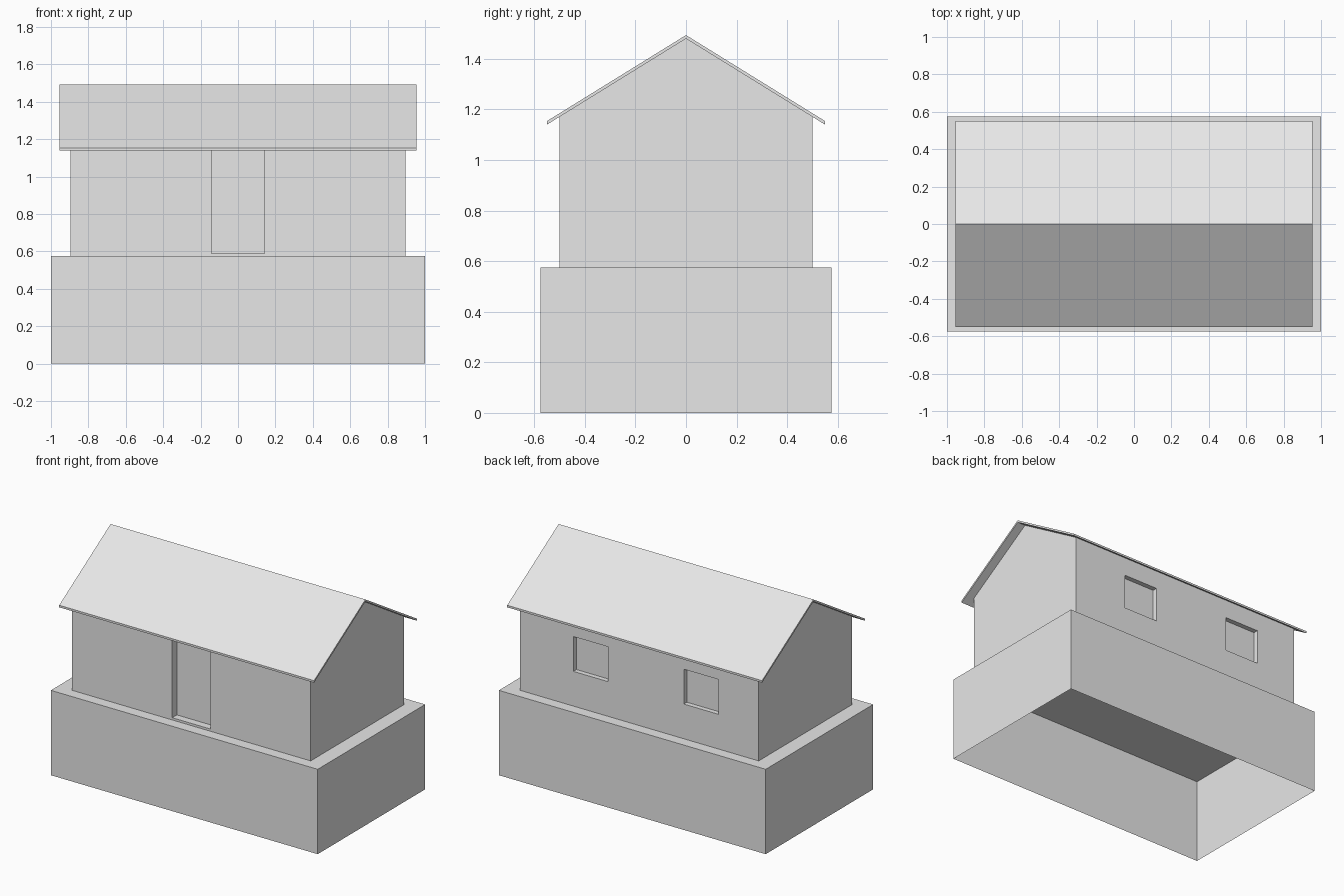
import bpy
import bmesh
from mathutils import Vector

if "Cube" in bpy.data.objects:
    bpy.data.objects.remove(bpy.data.objects["Cube"], do_unlink=True)

GREY = (0.8, 0.8, 0.8, 1.0)
plaster = bpy.data.materials.new("plain_grey")
plaster.use_nodes = True
plaster.diffuse_color = GREY
plaster.node_tree.nodes["Principled BSDF"].inputs["Base Color"].default_value = GREY

BASE_TOP = 0.575
HALF_WIDTH, HALF_DEPTH = 0.895, 0.5


def prism(name, profile, half_length):
    """Extrude a (y, z) outline along x, centred on x = 0."""
    bm = bmesh.new()
    face = bm.faces.new([bm.verts.new((-half_length, y, z)) for y, z in profile])
    ext = bmesh.ops.extrude_face_region(bm, geom=[face])
    moved = [v for v in ext["geom"] if isinstance(v, bmesh.types.BMVert)]
    bmesh.ops.translate(bm, verts=moved, vec=Vector((2 * half_length, 0, 0)))
    bmesh.ops.recalc_face_normals(bm, faces=bm.faces)
    mesh = bpy.data.meshes.new(name)
    bm.to_mesh(mesh)
    bm.free()
    mesh.materials.append(plaster)
    obj = bpy.data.objects.new(name, mesh)
    bpy.context.collection.objects.link(obj)
    return obj


def remove_underside(obj):
    """Delete the lowest, downward-facing face."""
    bm = bmesh.new()
    bm.from_mesh(obj.data)
    bm.normal_update()
    low = min(v.co.z for v in bm.verts)
    under = [f for f in bm.faces
             if f.normal.z < -0.9 and f.calc_center_median().z < low + 0.001]
    bmesh.ops.delete(bm, geom=under, context='FACES')
    bm.to_mesh(obj.data)
    bm.free()


def cut_recess(wall, x0, x1, z0, z1, side, depth):
    """Sink a rectangular recess into the front (-1) or back (+1) wall."""
    inner, outer = side * (HALF_DEPTH - depth), side * (HALF_DEPTH + 0.1)
    cutter = prism("recess_cutter",
                   [(inner, z0), (outer, z0), (outer, z1), (inner, z1)], (x1 - x0) / 2)
    cutter.location.x = (x0 + x1) / 2
    cutter.hide_render = True
    mod = wall.modifiers.new("recess", 'BOOLEAN')
    mod.operation = 'DIFFERENCE'
    mod.solver = 'EXACT'
    mod.object = cutter
    bpy.context.view_layer.update()
    bpy.context.view_layer.objects.active = wall
    bpy.ops.object.modifier_apply(modifier=mod.name)
    bpy.data.objects.remove(cutter, do_unlink=True)


# Plinth, open underneath
plinth = prism("plinth", [(-0.575, 0), (0.575, 0), (0.575, BASE_TOP), (-0.575, BASE_TOP)], 1)
remove_underside(plinth)

# Gabled walls with a door recess in front and two window recesses behind
walls = prism("house_walls", [(-HALF_DEPTH, BASE_TOP), (HALF_DEPTH, BASE_TOP),
                              (HALF_DEPTH, 1.171), (0, 1.48), (-HALF_DEPTH, 1.171)], HALF_WIDTH)
cut_recess(walls, -0.143, 0.143, 0.59, 1.155, -1, 0.05)
for left_edge in (0.234, -0.594):
    cut_recess(walls, left_edge, left_edge + 0.26, 0.81, 1.046, 1, 0.033)
remove_underside(walls)

# Thin pitched roof
prism("roof", [(-0.55, 1.14), (0, 1.48), (0.55, 1.14),
               (0.55, 1.154), (0, 1.494), (-0.55, 1.154)], 0.955)
